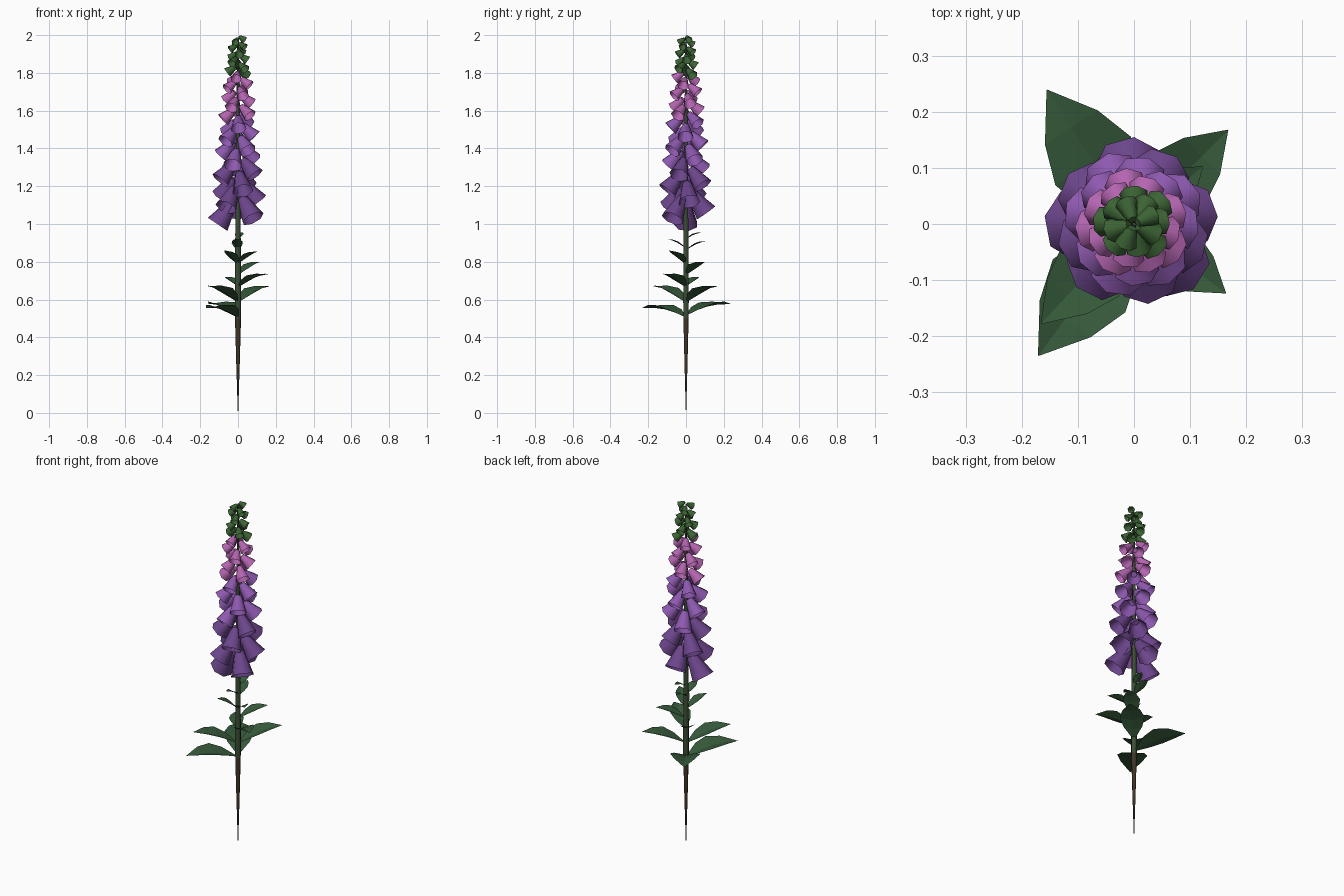
import bpy, bmesh, math
from mathutils import Vector, Matrix

if "Cube" in bpy.data.objects:
    bpy.data.objects.remove(bpy.data.objects["Cube"])


def material(name, rgb):
    m = bpy.data.materials.new(name)
    m.diffuse_color = (*rgb, 1)
    m.use_nodes = True
    m.node_tree.nodes["Principled BSDF"].inputs["Base Color"].default_value = m.diffuse_color
    return m


STEM = material("stem_green", (0.045, 0.075, 0.035))
BROWN = material("root_brown", (0.05, 0.035, 0.02))
LEAF = material("leaf_green", (0.036, 0.1, 0.042))
BUD = material("bud_green", (0.045, 0.125, 0.035))
PINK = material("young_pink", (0.46, 0.13, 0.44))
MID = material("middle_purple", (0.27, 0.10, 0.43))
DARK = material("old_purple", (0.15, 0.06, 0.26))


def finish(name, bm, mats, smooth=False):
    for f in bm.faces:
        f.smooth = smooth
    me = bpy.data.meshes.new(name)
    bm.to_mesh(me)
    bm.free()
    for m in mats:
        me.materials.append(m)
    ob = bpy.data.objects.new(name, me)
    bpy.context.collection.objects.link(ob)
    if smooth:
        bpy.ops.object.select_all(action='DESELECT')
        ob.select_set(True)
        bpy.context.view_layer.objects.active = ob
        bpy.ops.object.shade_smooth_by_angle(angle=math.radians(62))


def lathe(bm, profile, sides, matrix, cap=False):
    """Loft rings of (radius, height) along the z axis of matrix."""
    rings = []
    for r, h in profile:
        rings.append([bm.verts.new(matrix @ Vector((r * math.cos(k * math.tau / sides),
                                                    r * math.sin(k * math.tau / sides), h)))
                      for k in range(sides)])
    faces = []
    for a, b in zip(rings, rings[1:]):
        for k in range(sides):
            n = (k + 1) % sides
            faces.append(bm.faces.new((a[k], a[n], b[n], b[k])))
    if cap:
        faces.append(bm.faces.new(rings[0][::-1]))
    return faces


# Stem: pointed at the ground, thickest at the leaves, thin at the top
bm = bmesh.new()
stem = [(0.001, 0), (0.009, 0.25), (0.016, 0.5), (0.017, 0.6), (0.014, 1.0), (0.010, 1.5), (0.004, 1.98)]
for f in lathe(bm, stem, 6, Matrix.Identity(4)):
    f.material_index = 1 if f.calc_center_median().z < 0.4 else 0
finish("stem", bm, [STEM, BROWN], True)

# Leaves: (angle, length, base z, tip z, half width)
LEAVES = [(123, 0.285, 0.515, 0.576, 0.080), (234, 0.29, 0.505, 0.554, 0.080),
          (45, 0.237, 0.585, 0.67, 0.066), (227, 0.243, 0.585, 0.672, 0.068),
          (-37, 0.205, 0.665, 0.735, 0.056), (135, 0.10, 0.67, 0.72, 0.040),
          (40, 0.16, 0.73, 0.80, 0.046), (232, 0.115, 0.785, 0.86, 0.038),
          (-40, 0.14, 0.79, 0.855, 0.038), (95, 0.105, 0.86, 0.91, 0.030),
          (265, 0.095, 0.87, 0.92, 0.028), (80, 0.085, 0.92, 0.955, 0.024)]
bm = bmesh.new()
for ang, length, z0, z1, half in LEAVES:
    a = math.radians(ang)
    out, side = Vector((math.cos(a), math.sin(a), 0)), Vector((-math.sin(a), math.cos(a), 0))
    rows = []
    for t, w in [(0.03, 0.12), (0.25, 0.75), (0.47, 1.0), (0.72, 0.7), (1, 0.01)]:
        z = z0 + (z1 - z0) * t + 0.07 * length * math.sin(math.pi * t)
        c = out * length * t + Vector((0, 0, z))
        rows.append([bm.verts.new(c + side * half * w * s + Vector((0, 0, 0.27 * half * w * abs(s))))
                     for s in (-1, 0, 1)])
    for p, q in zip(rows, rows[1:]):
        for k in (0, 1):
            bm.faces.new((p[k], q[k], q[k + 1], p[k + 1]))
finish("leaves", bm, [LEAF])

# Flower bells and buds: one golden-angle spiral, shrinking towards the top
groups = {"old_bells": (bmesh.new(), DARK), "middle_bells": (bmesh.new(), MID),
          "young_bells": (bmesh.new(), PINK), "buds": (bmesh.new(), BUD)}
N = 47
for i in range(N):
    t = i / (N - 1)
    h = 1.42 * t - 0.42 * t * t
    z = 1.11 + 0.882 * h
    a = math.radians(180 + 137.5 * i)
    length = 0.135 - 0.1 * h
    mouth = 0.064 - 0.044 * h
    tilt = math.radians(34 + 24 * h)
    axis = Vector((math.cos(a) * math.sin(tilt), math.sin(a) * math.sin(tilt), -math.cos(tilt)))
    reach = 0.032 - 0.02 * h - 0.02 * max(0, h - 0.75)
    base = Vector((math.cos(a), math.sin(a), 0)) * reach + Vector((0, 0, z))
    m = Matrix.Translation(base) @ axis.to_track_quat('Z', 'Y').to_matrix().to_4x4()
    name = ("old_bells" if h < 0.27 else "middle_bells" if h < 0.55
            else "young_bells" if h < 0.79 else "buds")
    profile = [(0.40 * mouth, 0), (0.58 * mouth, 0.25 * length),
               (0.78 * mouth, 0.62 * length), (mouth, length)]
    lathe(groups[name][0], profile, 7, m, cap=True)
for name, (bm, mat) in groups.items():
    finish(name, bm, [mat], True)
